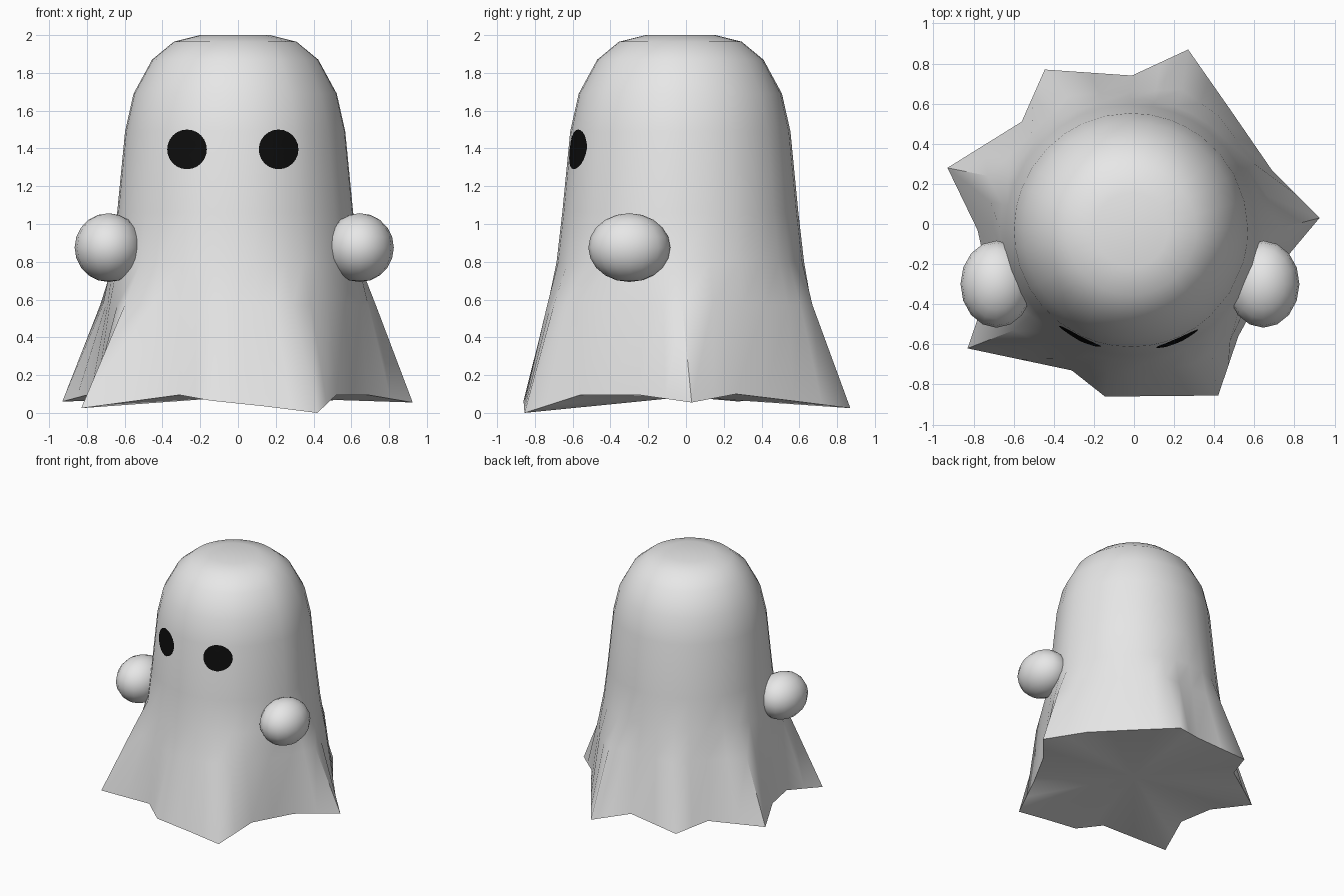
import bpy, bmesh, math
from mathutils import Vector
from mathutils.bvhtree import BVHTree

if "Cube" in bpy.data.objects:
    bpy.data.objects.remove(bpy.data.objects["Cube"])


def material(name, rgb):
    m = bpy.data.materials.new(name)
    m.diffuse_color = (*rgb, 1)
    m.use_nodes = True
    m.node_tree.nodes["Principled BSDF"].inputs["Base Color"].default_value = m.diffuse_color
    return m


WHITE = material("cloth white", (0.8, 0.8, 0.8))
BLACK = material("eye black", (0.004, 0.004, 0.004))


def finish(bm, name, mat, angle=60):
    me = bpy.data.meshes.new(name)
    bm.to_mesh(me)
    ob = bpy.data.objects.new(name, me)
    bpy.context.collection.objects.link(ob)
    me.materials.append(mat)
    bpy.ops.object.select_all(action='DESELECT')
    ob.select_set(True)
    bpy.context.view_layer.objects.active = ob
    bpy.ops.object.shade_smooth_by_angle(angle=math.radians(angle))
    return ob


def with_midpoints(pts):
    out = []
    for i, p in enumerate(pts):
        out += [p, (p + pts[(i + 1) % len(pts)]) / 2]
    return out


# Ragged hem and the fold ring above it, counter-clockwise from the right
hem = [(.925, .03, .055), (.69, .265, .1), (.48, .57, .063), (.27, .87, .025),
       (-.01, .74, .1), (-.445, .77, .06), (-.56, .51, .1), (-.93, .28, .06),
       (-.78, -.03, .1), (-.72, -.3, .09), (-.83, -.62, .025), (-.31, -.73, .095),
       (-.145, -.86, .065), (.14, -.858, .035), (.42, -.855, 0), (.52, -.56, .095),
       (.69, -.25, .095)]
fold = [(.73, -.02), (.60, .30), (.42, .54), (.24, .67), (-.02, .66), (-.32, .64),
        (-.51, .45), (-.73, .24), (-.70, -.02), (-.68, -.25), (-.60, -.53),
        (-.31, -.67), (-.13, -.73), (.10, -.735), (.29, -.70), (.48, -.58), (.65, -.22)]
hem = with_midpoints([Vector(p) for p in hem])
fold = with_midpoints([Vector((x, y, .57)) for x, y in fold])
CX, CY = -.015, -.03
angles = [math.atan2(p.y - CY, p.x - CX) for p in fold]
# Round upper body: (radius, height)
profile = [(.655, .8), (.625, 1.06), (.583, 1.49), (.538, 1.69), (.44, 1.87),
           (.325, 1.965), (.185, 2.0)]
rings = [hem, fold] + [[Vector((CX + r * math.cos(a), CY + r * math.sin(a), z))
                        for a in angles] for r, z in profile]

# Cloth body
bm = bmesh.new()
loops = [[bm.verts.new(p) for p in ring] for ring in rings]
n = len(hem)
for lo, hi in zip(loops, loops[1:]):
    for i in range(n):
        j = (i + 1) % n
        bm.faces.new((lo[i], lo[j], hi[j], hi[i]))
bm.faces.new(loops[-1])
base = bm.verts.new((0, 0, .085))
for i in range(n):
    bm.faces.new((loops[0][(i + 1) % n], loops[0][i], base))
bmesh.ops.recalc_face_normals(bm, faces=bm.faces)
tree = BVHTree.FromBMesh(bm)
finish(bm, "cloth_body", WHITE)
bm.free()

# Eyes: thin discs laid onto the front of the cloth
for name, ex in (("left_eye", -.27), ("right_eye", .215)):
    bm = bmesh.new()

    def on_cloth(r, a):
        x, z = ex + r * math.cos(a), 1.395 + r * math.sin(a)
        hit = tree.ray_cast(Vector((x, -3, z)), Vector((0, 1, 0)))[0]
        return bm.verts.new(hit + Vector((0, -.008, 0)))

    seg = 24
    centre = on_cloth(0, 0)
    rows = [[on_cloth(r, math.tau * k / seg) for k in range(seg)]
            for r in (.035, .07, .105)]
    for k in range(seg):
        j = (k + 1) % seg
        bm.faces.new((centre, rows[0][k], rows[0][j]))
        for a, b in zip(rows, rows[1:]):
            bm.faces.new((a[k], b[k], b[j], a[j]))
    finish(bm, name, BLACK)
    bm.free()

# Hands: rounded stubs at both sides
for name, hx in (("left_hand", -.685), ("right_hand", .645)):
    bm = bmesh.new()
    bmesh.ops.create_uvsphere(bm, u_segments=16, v_segments=10, radius=1)
    for v in bm.verts:
        v.co = Vector((hx + .18 * v.co.x, -.3 + .217 * v.co.y, .875 + .182 * v.co.z))
    finish(bm, name, WHITE)
    bm.free()
